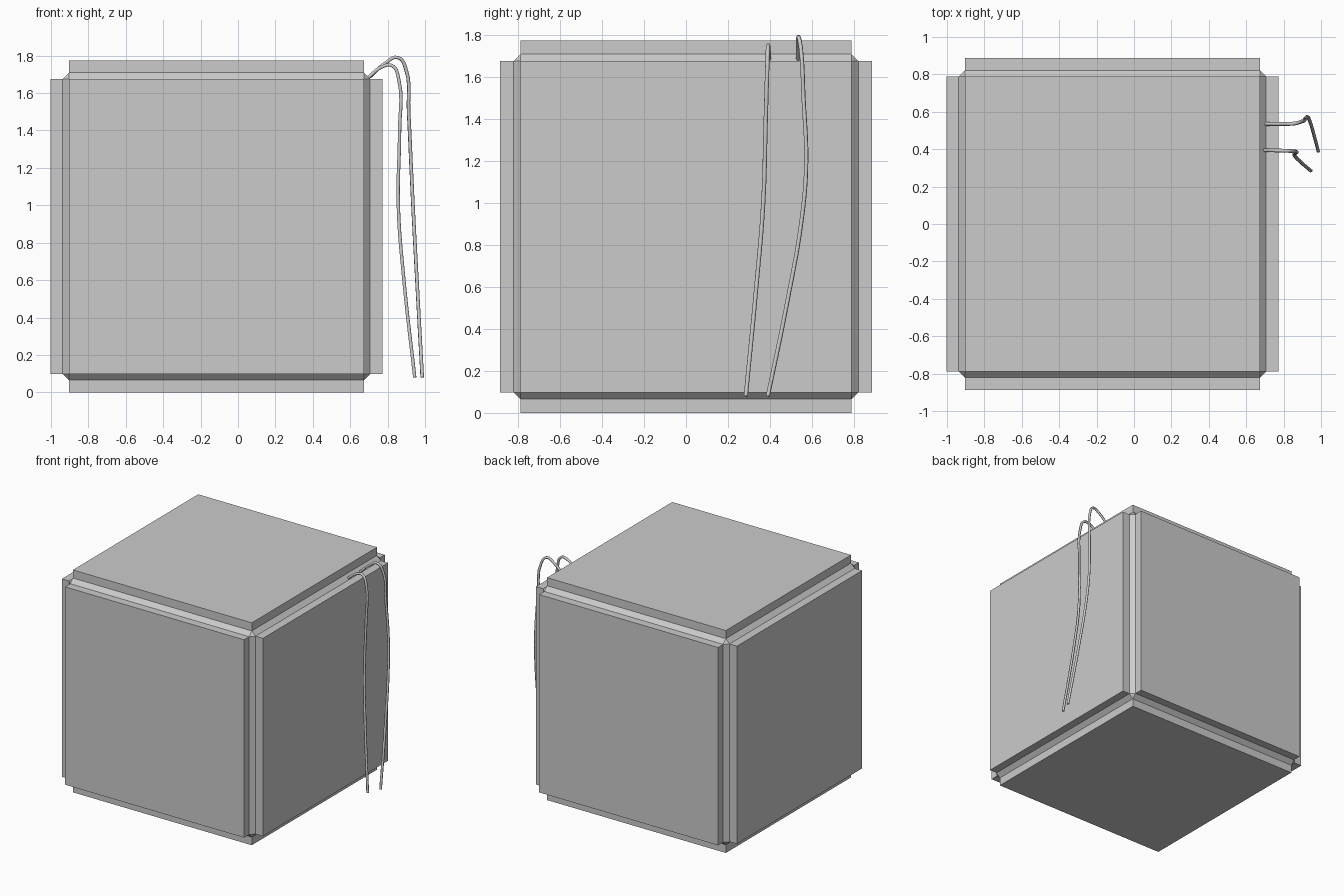
import bpy, bmesh
from mathutils import Matrix

if "Cube" in bpy.data.objects:
    bpy.data.objects.remove(bpy.data.objects["Cube"])

CENTER = (-0.115, 0, 0.887)
CORE, BEVEL, HALF = 0.822, 0.033, 0.887

# Cube: chamfered core with each of its six faces raised into a panel
bm = bmesh.new()
bmesh.ops.create_cube(bm, size=2 * CORE)
bmesh.ops.bevel(bm, geom=bm.edges[:], offset=BEVEL, offset_type='OFFSET',
                segments=1, profile=0.5, affect='EDGES')
bm.normal_update()
sides = [f for f in bm.faces if max(abs(c) for c in f.normal) > 0.99]
for face in sides:
    normal = face.normal.copy()
    new = bmesh.ops.extrude_discrete_faces(bm, faces=[face])["faces"][0]
    bmesh.ops.translate(bm, verts=new.verts[:], vec=normal * (HALF - CORE))
bmesh.ops.recalc_face_normals(bm, faces=bm.faces[:])
bmesh.ops.transform(bm, matrix=Matrix.Translation(CENTER), verts=bm.verts[:])
mesh = bpy.data.meshes.new("panelled_cube")
bm.to_mesh(mesh)
bm.free()
bpy.context.collection.objects.link(bpy.data.objects.new("panelled_cube", mesh))


# Hanging wires leaving the groove at the top right edge
def wire(name, points):
    curve = bpy.data.curves.new(name, 'CURVE')
    curve.dimensions = '3D'
    curve.bevel_depth = 0.01
    curve.bevel_resolution = 1
    curve.resolution_u = 5
    curve.use_fill_caps = True
    spline = curve.splines.new('BEZIER')
    spline.bezier_points.add(len(points) - 1)
    for bp, p in zip(spline.bezier_points, points):
        bp.co = p
        bp.handle_left_type = bp.handle_right_type = 'AUTO'
    bpy.context.collection.objects.link(bpy.data.objects.new(name, curve))


wire("long_wire", [(0.705, 0.535, 1.685), (0.79, 0.535, 1.762), (0.855, 0.537, 1.79),
                   (0.897, 0.548, 1.73), (0.912, 0.56, 1.5), (0.926, 0.573, 1.2),
                   (0.938, 0.555, 0.95), (0.962, 0.477, 0.5), (0.985, 0.39, 0.08)])
wire("short_wire", [(0.698, 0.395, 1.685), (0.77, 0.393, 1.74), (0.825, 0.391, 1.746),
                    (0.86, 0.388, 1.67), (0.864, 0.38, 1.4), (0.857, 0.368, 1.0),
                    (0.887, 0.335, 0.6), (0.945, 0.285, 0.08)])
